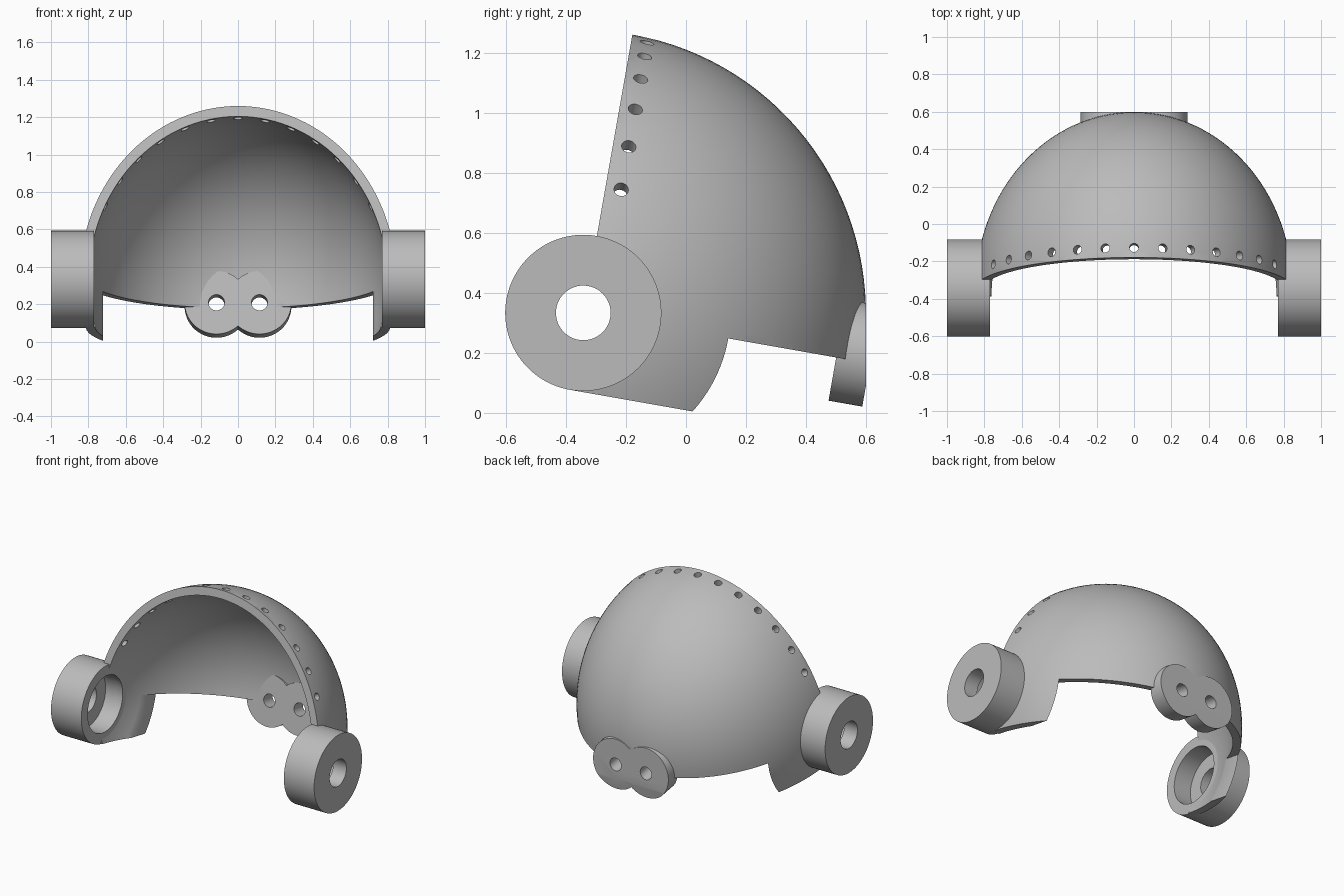
import bpy
import bmesh
import math
from mathutils import Matrix, Vector

if "Cube" in bpy.data.objects:
    bpy.data.objects.remove(bpy.data.objects["Cube"], do_unlink=True)

grey = bpy.data.materials.new("plain_grey")
grey.use_nodes = True
grey.diffuse_color = (0.5, 0.5, 0.5, 1)
grey.node_tree.nodes["Principled BSDF"].inputs["Base Color"].default_value = (0.5, 0.5, 0.5, 1)

# The whole visor is designed upright around its hub axis, then tilted
TILT = Matrix.Translation((0, -0.342, 0.333)) @ Matrix.Rotation(math.radians(-10), 4, 'X')
OUTER = Vector((0.846, 0.941, 0.941))
INNER = Vector((0.797, 0.885, 0.885))
HUB_R = 0.26


def make(name, build):
    bm = bmesh.new()
    build(bm)
    bmesh.ops.recalc_face_normals(bm, faces=bm.faces)
    mesh = bpy.data.meshes.new(name)
    bm.to_mesh(mesh)
    bm.free()
    obj = bpy.data.objects.new(name, mesh)
    bpy.context.scene.collection.objects.link(obj)
    return obj


def ellipsoid(name, radii):
    turn = Matrix.Diagonal((*radii, 1)) @ Matrix.Rotation(math.pi / 2, 4, 'Y')
    return make(name, lambda bm: bmesh.ops.create_uvsphere(
        bm, u_segments=128, v_segments=64, radius=1, matrix=turn))


def rods(name, radius, spans, sides=64):
    """Cylinders, one between each pair of end points."""
    def build(bm):
        for a, b in spans:
            a, b = Vector(a), Vector(b)
            turn = (b - a).to_track_quat('Z', 'Y').to_matrix().to_4x4()
            bmesh.ops.create_cone(bm, cap_ends=True, segments=sides, radius1=radius,
                                  radius2=radius, depth=(b - a).length,
                                  matrix=Matrix.Translation((a + b) / 2) @ turn)
    return make(name, build)


def box(name, low, high, matrix=Matrix()):
    low, high = Vector(low), Vector(high)
    place = matrix @ Matrix.Translation((low + high) / 2) @ Matrix.Diagonal((*(high - low), 1))
    return make(name, lambda bm: bmesh.ops.create_cube(bm, size=1, matrix=place))


def combine(obj, other, operation='DIFFERENCE'):
    other.hide_render = True
    mod = obj.modifiers.new("cut", 'BOOLEAN')
    mod.operation = operation
    mod.solver = 'EXACT'
    mod.object = other
    bpy.context.view_layer.update()
    result = bpy.data.meshes.new_from_object(
        obj.evaluated_get(bpy.context.evaluated_depsgraph_get()))
    obj.modifiers.clear()
    obj.data = result
    bpy.data.objects.remove(other, do_unlink=True)


def finish(obj):
    obj.data.transform(TILT)
    obj.data.materials.clear()
    obj.data.materials.append(grey)
    bpy.ops.object.select_all(action='DESELECT')
    obj.select_set(True)
    bpy.context.view_layer.objects.active = obj
    bpy.ops.object.shade_smooth_by_angle(angle=math.radians(30))


def recess(side):
    return rods("recess_cutter", 0.19, [((side * 0.6, 0, 0), (side * 0.9, 0, 0))])


def tab_holes():
    return rods("tab_hole_cutter", 0.043,
                [((s * 0.115, 0.7, 0.025), (s * 0.115, 1.2, 0.025)) for s in (-1, 1)], 32)


# Dome shell: quarter ellipsoid with a flange left at each side
shell = ellipsoid("dome_shell", OUTER)
combine(shell, ellipsoid("inner_cutter", INNER))
combine(shell, box("front_cutter", (-2, -2, -2), (2, 0, 2)))
combine(shell, box("flange_cutter", (-2, -1, -2), (2, 2, -HUB_R)))
combine(shell, box("underside_cutter", (-0.722, -1, -1), (0.722, 2, 0)))

# Row of holes along the front rim
rim = []
for i in range(-6, 7):
    angle = math.radians(10.5 * i)
    p = Vector((OUTER.x * math.sin(angle), 0.053, OUTER.z * math.cos(angle)))
    n = Vector((math.sin(angle), 0, math.cos(angle)))
    rim.append((p - 0.15 * n, p + 0.1 * n))
combine(shell, rods("rim_hole_cutter", 0.024, rim, 24))
combine(shell, tab_holes())
for side in (-1, 1):
    combine(shell, recess(side))
finish(shell)

# Side hubs with a through bore and a wider recess inside
for side, name in ((-1, "right_hub"), (1, "left_hub")):
    hub = rods(name, HUB_R, [((side * 0.77, 0, 0), (side, 0, 0))], 128)
    combine(hub, recess(side))
    combine(hub, rods("bore_cutter", 0.091, [((side * 0.5, 0, 0), (side * 1.2, 0, 0))]))
    finish(hub)

# Rear mounting tab: two joined discs, trimmed flush with the back of the dome
tab, lobe = [rods("rear_tab", 0.171, [((x, 0.855, 0.025), (x, 0.969, 0.025))], 96)
             for x in (-0.115, 0.115)]
combine(tab, lobe, 'UNION')
combine(tab, tab_holes())
combine(tab, box("back_cutter", (-1, 0.6, -1), (1, 1.5, 2), TILT.inverted()))
finish(tab)
